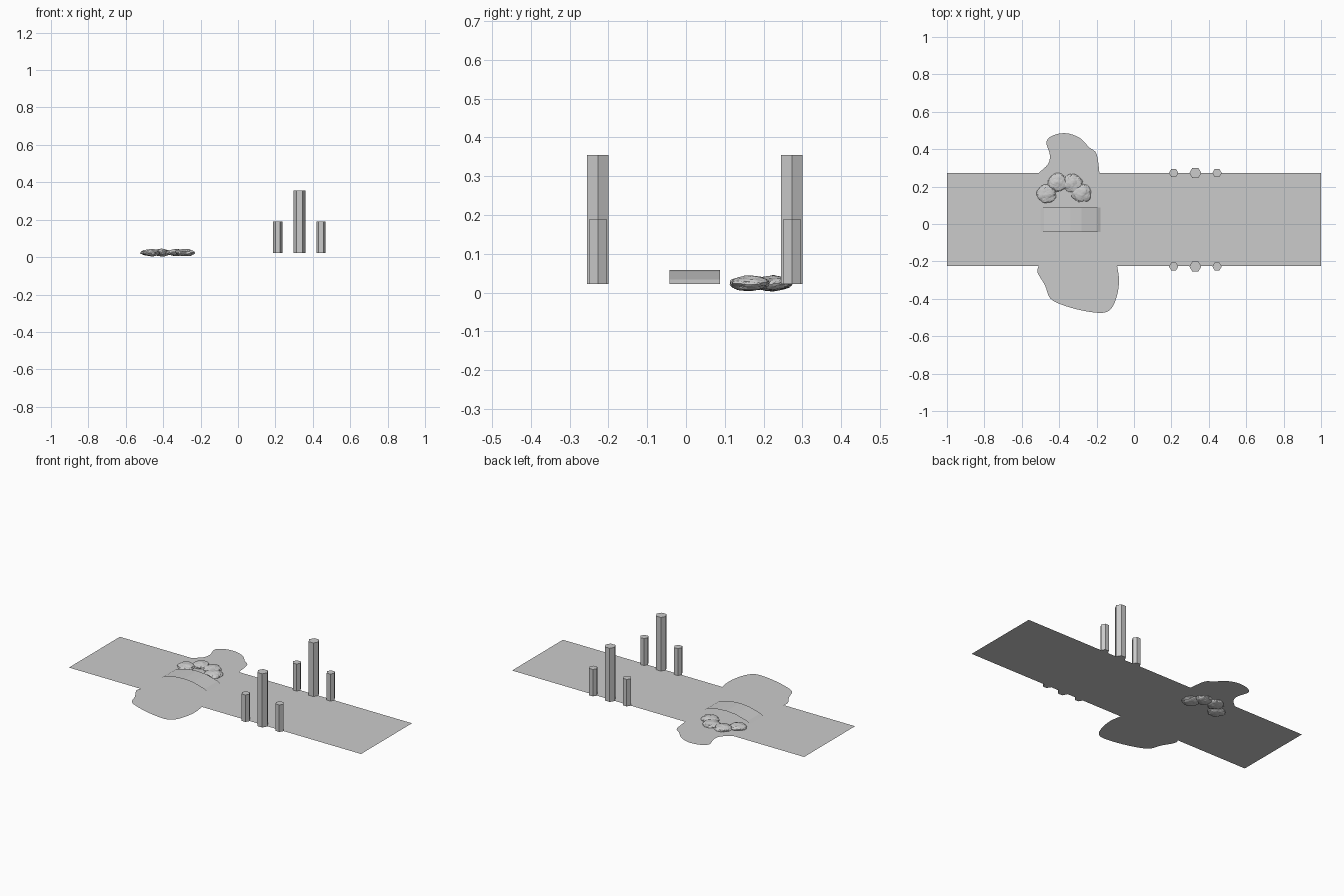
import bpy, bmesh, math, random
from mathutils import Vector, noise

if "Cube" in bpy.data.objects:
    bpy.data.objects.remove(bpy.data.objects["Cube"])

random.seed(4)
Z = 0.023          # level of the flat ground sheet
MID_Y = 0.023      # centre line of the strip


def make_object(name, bm):
    mesh = bpy.data.meshes.new(name)
    bm.to_mesh(mesh)
    bm.free()
    ob = bpy.data.objects.new(name, mesh)
    bpy.context.collection.objects.link(ob)
    return ob


def flat_sheet(name, points, z=Z):
    bm = bmesh.new()
    face = bm.faces.new([bm.verts.new((x, y, z)) for x, y in points])
    face.normal_update()
    if face.normal.z < 0:
        face.normal_flip()
    return make_object(name, bm)


def smooth_path(pts, steps=4):
    """Catmull-Rom curve through an open list of points."""
    p = [Vector(a) for a in [pts[0]] + pts + [pts[-1]]]
    out = []
    for a, b, c, d in zip(p, p[1:], p[2:], p[3:]):
        for i in range(steps):
            t = i / steps
            out.append(0.5 * (2 * b + (c - a) * t + (2 * a - 5 * b + 4 * c - d) * t * t
                              + (3 * b - a - 3 * c + d) * t ** 3))
    return [tuple(v) for v in out] + [pts[-1]]


# Long ground strip
flat_sheet("ground_strip", [(-1, -0.225), (1, -0.225), (1, 0.273), (-1, 0.273)])

# Rounded lobes on either side of the strip
flat_sheet("back_lobe", smooth_path([
    (-0.51, 0.273), (-0.46, 0.32), (-0.45, 0.37), (-0.468, 0.44), (-0.43, 0.475),
    (-0.36, 0.485), (-0.29, 0.46), (-0.24, 0.41), (-0.20, 0.375), (-0.185, 0.273)]))
flat_sheet("front_lobe", smooth_path([
    (-0.51, -0.225), (-0.515, -0.26), (-0.475, -0.33), (-0.45, -0.395), (-0.39, -0.43),
    (-0.28, -0.462), (-0.17, -0.475), (-0.12, -0.45), (-0.09, -0.38),
    (-0.08, -0.30), (-0.09, -0.225)]))

# Thin arched footbridge
bm = bmesh.new()
arch = [(-0.50, Z), (-0.48, 0.034), (-0.40, 0.055), (-0.34, 0.059),
        (-0.28, 0.055), (-0.20, 0.034), (-0.18, Z)]
rows = [[bm.verts.new((x, y, z)) for y in (-0.043, 0.088)] for x, z in arch]
for a, b in zip(rows, rows[1:]):
    bm.faces.new((a[0], b[0], b[1], a[1]))
make_object("footbridge", bm)

# Flat round pads opposite the rocks
pads = [(-0.36, -0.10, 0.06), (-0.25, -0.148, 0.06), (-0.345, -0.205, 0.04),
        (-0.17, -0.236, 0.05), (-0.46, -0.20, 0.03), (-0.31, -0.27, 0.06)]
for i, (x, y, r) in enumerate(pads):
    ring = [(x + r * math.cos(k * math.tau / 24), y + r * math.sin(k * math.tau / 24))
            for k in range(24)]
    flat_sheet(f"round_pad_{i + 1}", ring, Z + 0.0004)

# Flattened lumpy rocks
for i, (x, y) in enumerate([(-0.468, 0.163), (-0.408, 0.222), (-0.327, 0.218), (-0.282, 0.165)]):
    bm = bmesh.new()
    bmesh.ops.create_icosphere(bm, subdivisions=4, radius=1)
    shift = Vector((i * 7.3, i * 3.1, 0))
    spin = random.uniform(0, math.tau)
    for v in bm.verts:
        n = noise.noise(v.co * 1.8 + shift) * 0.16 + noise.noise(v.co * 5 + shift) * 0.06
        p = v.co * (1 + n)
        px = p.x * math.cos(spin) - p.y * math.sin(spin)
        py = p.x * math.sin(spin) + p.y * math.cos(spin)
        v.co = (x + px * 0.05, y + py * 0.049, Z + 0.001 + p.z * 0.019)
    make_object(f"rock_{i + 1}", bm)

# Hexagonal pillars in groups of three along both edges
for side, y in (("front", MID_Y - 0.25), ("back", MID_Y + 0.25)):
    for name, x, r, top in (("left", 0.212, 0.025, 0.19), ("tall", 0.328, 0.032, 0.355),
                            ("right", 0.444, 0.025, 0.19)):
        bm = bmesh.new()
        ring = [bm.verts.new((x + r * math.cos(k * math.tau / 6),
                              y + r * math.sin(k * math.tau / 6), Z)) for k in range(6)]
        base = bm.faces.new(ring)
        ext = bmesh.ops.extrude_face_region(bm, geom=[base], use_keep_orig=True)
        for v in (g for g in ext["geom"] if isinstance(g, bmesh.types.BMVert)):
            v.co.z = top
        bmesh.ops.recalc_face_normals(bm, faces=bm.faces)
        make_object(f"{side}_{name}_pillar", bm)
